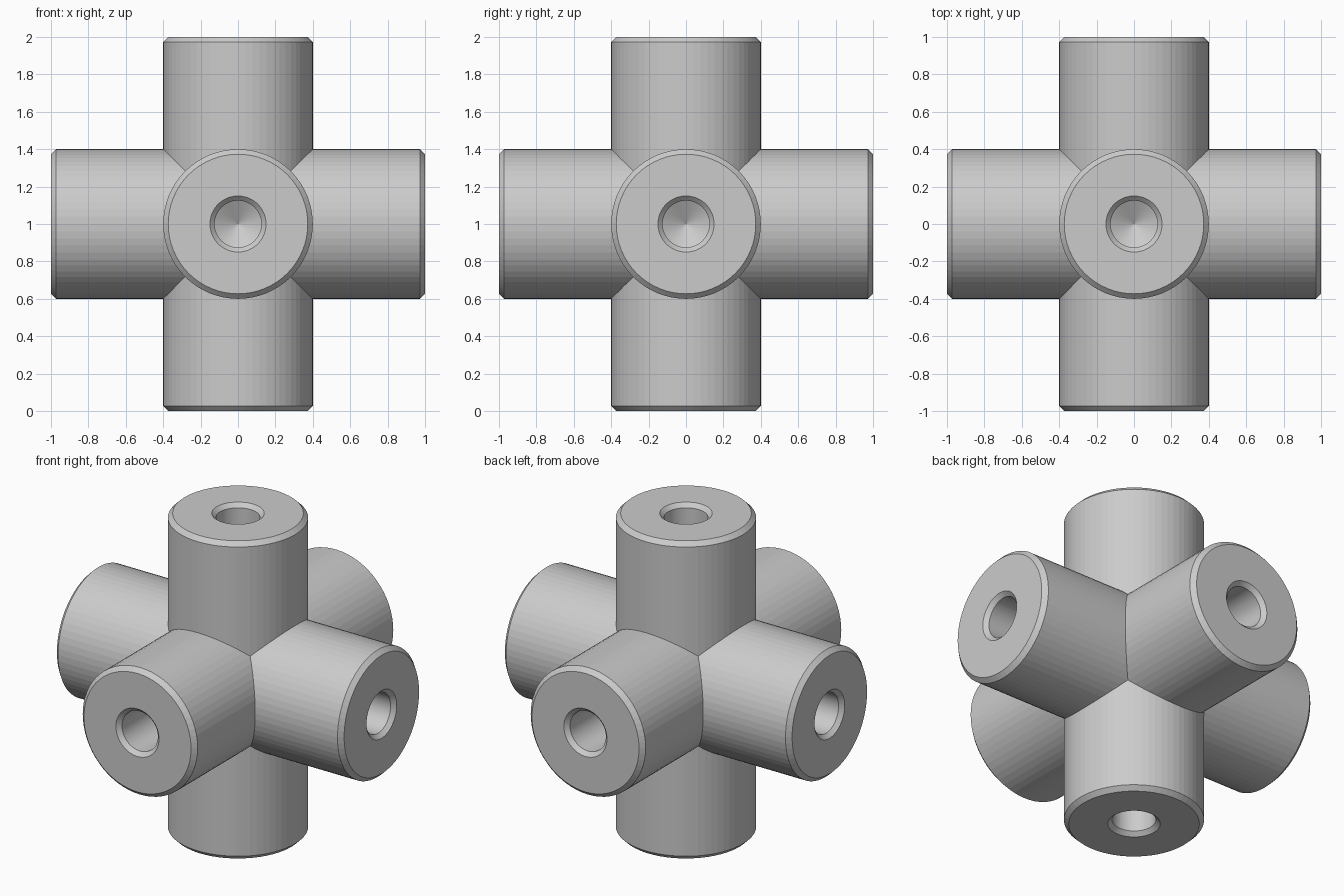
import bpy, bmesh, math
from mathutils import Matrix, Vector

if "Cube" in bpy.data.objects:
    bpy.data.objects.remove(bpy.data.objects["Cube"])

SIDES = 64
# Arm profile (radius, height): drill tip, hole wall, hole chamfer, end face, outer chamfer, shaft
PROFILE = [(0, 0.43), (0.125, 0.5), (0.125, 0.975), (0.15, 1.0),
           (0.373, 1.0), (0.4, 0.973), (0.4, 0.0)]


def add_arm(bm):
    """Lathe one upward arm and mitre its base against the four neighbours."""
    pts = [bm.verts.new((r, 0, z)) for r, z in PROFILE]
    edges = [bm.edges.new(p) for p in zip(pts, pts[1:])]
    bmesh.ops.spin(bm, geom=pts + edges, cent=(0, 0, 0), axis=(0, 0, 1),
                   angle=math.tau, steps=SIDES, use_merge=True)
    bmesh.ops.remove_doubles(bm, verts=bm.verts[:], dist=1e-5)
    for n in ((1, 0, -1), (-1, 0, -1), (0, 1, -1), (0, -1, -1)):
        bmesh.ops.bisect_plane(bm, geom=bm.verts[:] + bm.edges[:] + bm.faces[:],
                               dist=1e-6, plane_co=(0, 0, 0),
                               plane_no=Vector(n).normalized(), clear_outer=True)


arm = bmesh.new()
add_arm(arm)
arm_mesh = bpy.data.meshes.new("arm_template")
arm.to_mesh(arm_mesh)
arm.free()

# Six copies of the arm, welded along the mitred seams
bm = bmesh.new()
up = Vector((0, 0, 1))
for d in ((1, 0, 0), (-1, 0, 0), (0, 1, 0), (0, -1, 0), (0, 0, 1), (0, 0, -1)):
    if d[2]:
        rot = Matrix.Rotation(0 if d[2] > 0 else math.pi, 4, 'X')
    else:
        rot = up.rotation_difference(Vector(d)).to_matrix().to_4x4()
    part = arm_mesh.copy()
    part.transform(Matrix.Translation((0, 0, 1)) @ rot)
    bm.from_mesh(part)
    bpy.data.meshes.remove(part)
bmesh.ops.remove_doubles(bm, verts=bm.verts[:], dist=1e-4)
bmesh.ops.recalc_face_normals(bm, faces=bm.faces[:])

mesh = bpy.data.meshes.new("six_way_connector")
bm.to_mesh(mesh)
bm.free()
bpy.data.meshes.remove(arm_mesh)
obj = bpy.data.objects.new("six_way_connector", mesh)
bpy.context.collection.objects.link(obj)
